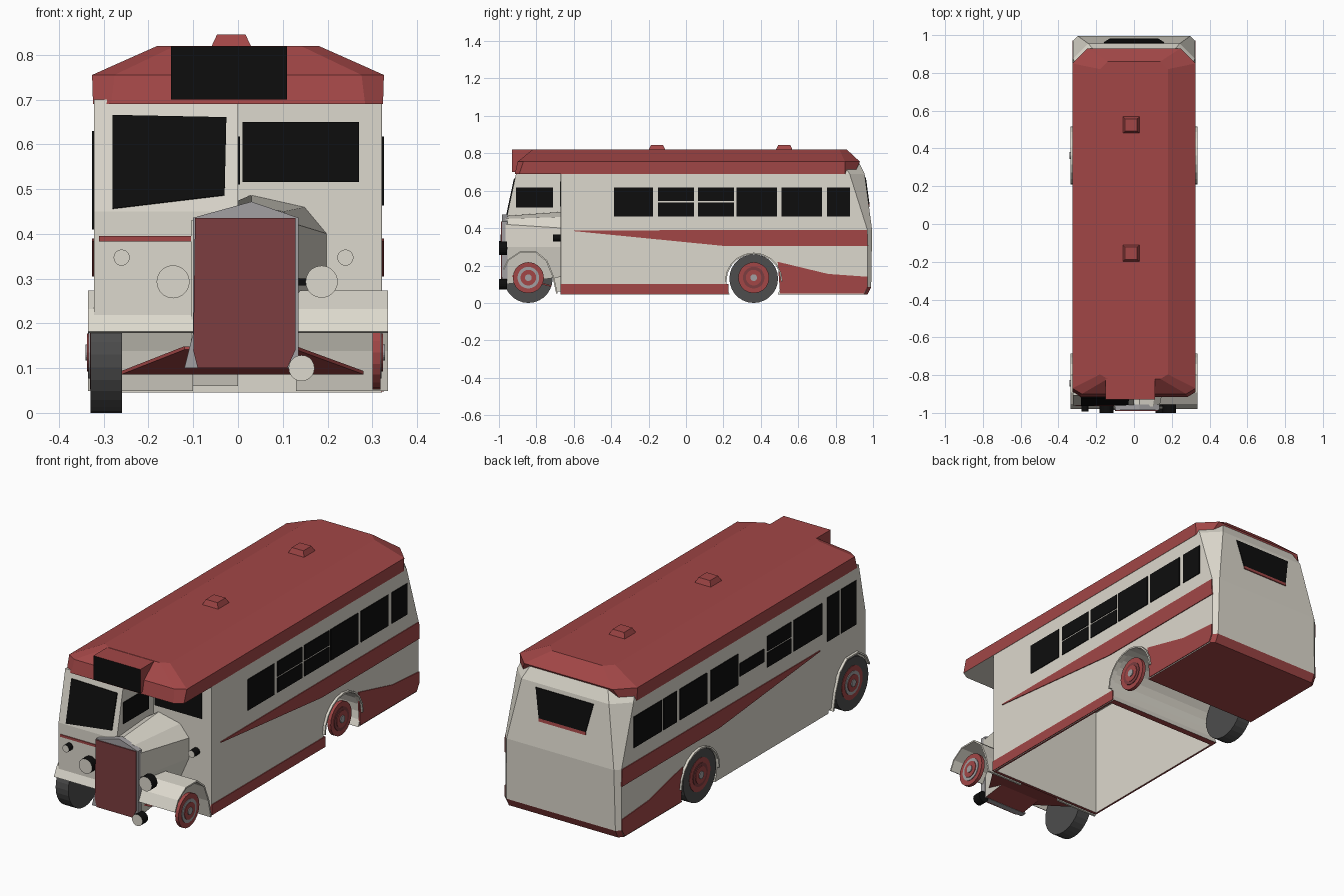
import bpy, bmesh, math
from mathutils import Matrix, Vector

if "Cube" in bpy.data.objects:
    bpy.data.objects.remove(bpy.data.objects["Cube"])


def material(name, *rgb):
    m = bpy.data.materials.new(name)
    m.use_nodes = True
    m.diffuse_color = (*rgb, 1)
    m.node_tree.nodes["Principled BSDF"].inputs["Base Color"].default_value = (*rgb, 1)
    return m


CREAM = material("cream paint", 0.72, 0.69, 0.61)
RED = material("red paint", 0.36, 0.062, 0.062)
MAROON = material("maroon grille", 0.2, 0.047, 0.05)
BLACK = material("black glass", 0.004, 0.004, 0.004)
TYRE = material("dark rubber", 0.075, 0.075, 0.075)
GREY = material("grey metal", 0.36, 0.35, 0.36)


def finish(name, bm, mats, rule=None):
    """Turn a bmesh into an object; rule picks the faces that get the second colour."""
    bmesh.ops.recalc_face_normals(bm, faces=bm.faces[:])
    bm.normal_update()
    for f in bm.faces:
        f.material_index = int(bool(rule and rule(f.normal, f.calc_center_median())))
    me = bpy.data.meshes.new(name)
    bm.to_mesh(me)
    bm.free()
    for m in mats:
        me.materials.append(m)
    ob = bpy.data.objects.new(name, me)
    bpy.context.scene.collection.objects.link(ob)
    return ob


def loft(name, rings, mats, rule=None):
    bm = bmesh.new()
    loops = [[bm.verts.new(p) for p in ring] for ring in rings]
    n = len(loops[0])
    for a, b in zip(loops, loops[1:]):
        for i in range(n):
            bm.faces.new((a[i], a[(i + 1) % n], b[(i + 1) % n], b[i]))
    bm.faces.new(loops[0])
    bm.faces.new(loops[-1])
    return finish(name, bm, mats, rule)


def prism(name, x0, x1, pts, mats, rule=None):
    """Side profile of (y, z) points extruded across x."""
    return loft(name, [[(x, y, z) for y, z in pts] for x in (x0, x1)], mats, rule)


def box(name, x0, x1, y0, y1, z0, z1, mats, rule=None):
    return prism(name, x0, x1, [(y0, z0), (y1, z0), (y1, z1), (y0, z1)], mats, rule)


def sheet(name, faces, mat, thick=0.008):
    """Thin plate made from 3D polygons."""
    bm = bmesh.new()
    for pts in faces:
        bm.faces.new([bm.verts.new(p) for p in pts])
    bmesh.ops.remove_doubles(bm, verts=bm.verts[:], dist=0.0001)
    ob = finish(name, bm, [mat])
    mod = ob.modifiers.new("thickness", "SOLIDIFY")
    mod.thickness, mod.offset = thick, 0
    return ob


def side_plate(name, x, pts, mat):
    return sheet(name, [[(x, y, z) for y, z in pts]], mat)


def rect(y0, y1, z0, z1):
    return [(y0, z0), (y1, z0), (y1, z1), (y0, z1)]


def strip(name, x0, x1, path, mat):
    """Curved sheet following a (y, z) path."""
    return sheet(name, [[(x0, *a), (x1, *a), (x1, *b), (x0, *b)]
                        for a, b in zip(path, path[1:])], mat)


def cylinder(name, centre, r, depth, axis, mats, rule=None, seg=20):
    bm = bmesh.new()
    rot = Matrix.Rotation(math.pi / 2, 4, "Y" if axis == "X" else "X")
    bmesh.ops.create_cone(bm, cap_ends=True, segments=seg, radius1=r, radius2=r,
                          depth=depth, matrix=Matrix.Translation(Vector(centre)) @ rot)
    return finish(name, bm, mats, rule)


def plan(z, hw, front, rear, cf, cr):
    """Plan outline with chamfered front and rear corners."""
    return [(-hw + cf, front, z), (hw - cf, front, z), (hw, front + cf * 0.6, z),
            (hw, rear - cr, z), (hw - cr, rear, z), (-hw + cr, rear, z),
            (-hw, rear - cr, z), (-hw, front + cf * 0.6, z)]


def facing_front(n, c):
    return n.y < -0.9


HW, FRONT, WHEEL_R, AXLE_Z, REAR_Y, FRONT_Y = 0.322, -0.67, 0.13, 0.135, 0.362, -0.843

# Main body shell, hollowed from below, with a wheel tunnel
body = loft("body", [plan(0.045, HW, FRONT, 0.97, 0.002, 0.02),
                     plan(0.085, HW, FRONT, 0.99, 0.002, 0.02),
                     plan(0.39, HW, FRONT, 0.995, 0.002, 0.025),
                     plan(0.69, HW, FRONT, 0.955, 0.002, 0.08),
                     plan(0.75, 0.305, FRONT, 0.925, 0.002, 0.09)],
            [CREAM, RED], lambda n, c: n.z < -0.9 or (c.z < 0.085 and n.y > 0.5))
tunnel = cylinder("wheel_tunnel_cutter", (0, REAR_Y, 0.115), 0.147, 1, "X", [CREAM], seg=24)
hollow = box("floor_cutter", -0.312, 0.312, -0.655, 0.2, -0.1, 0.6, [CREAM])
for cutter in (tunnel, hollow):
    mod = body.modifiers.new("cut", "BOOLEAN")
    mod.object, mod.operation, mod.solver = cutter, "DIFFERENCE", "EXACT"
    cutter.hide_render = cutter.hide_viewport = True

# Roof, destination box and vents
loft("roof", [plan(0.69, 0.324, -0.915, 0.90, 0.04, 0.05),
              plan(0.755, 0.326, -0.90, 0.93, 0.05, 0.08),
              plan(0.82, 0.18, -0.82, 0.86, 0.04, 0.04)],
     [RED, CREAM], lambda n, c: n.z < -0.9)
box("destination_box", -0.15, 0.11, -0.93, -0.7, 0.70, 0.819, [RED, BLACK], facing_front)
for y in (-0.155, 0.525):
    loft("roof_vent", [[(-0.015 + sx * w, y + sy * w, z) for sx, sy in
                        ((-1, -1), (1, -1), (1, 1), (-1, 1))]
                       for z, w in ((0.815, 0.046), (0.845, 0.032))], [RED])

# Driver's cab with the wheel arch in its lower edge
prism("cab", -HW, 0, [(-0.66, 0.06), (-0.66, 0.7), (-0.907, 0.7), (-0.96, 0.45),
                      (-0.96, 0.2), (-0.88, 0.265), (-0.80, 0.265), (-0.73, 0.21),
                      (-0.69, 0.06)], [CREAM, RED], lambda n, c: n.z < -0.9)
box("cab_trim_line", -0.31, -0.1, -0.964, -0.956, 0.383, 0.395, [RED])

# Front and rear glass
sheet("cab_windscreen", [[(-0.28, -0.96, 0.456), (-0.03, -0.954, 0.486),
                          (-0.026, -0.917, 0.66), (-0.28, -0.916, 0.665)]], BLACK)
sheet("bulkhead_window", [[(x, FRONT, z) for x, z in
                           ((0.01, 0.516), (0.27, 0.516), (0.27, 0.65), (0.01, 0.65))]], BLACK)
sheet("rear_window", [[(-0.13, 0.977, 0.53), (0.13, 0.977, 0.53),
                       (0.16, 0.958, 0.67), (-0.16, 0.958, 0.67)]], BLACK)
sheet("rear_window_sill", [[(-0.13, 0.979, 0.515), (0.13, 0.979, 0.515),
                            (0.13, 0.977, 0.53), (-0.13, 0.977, 0.53)]], RED)
side_plate("cab_inner_window", 0, rect(-0.91, -0.71, 0.51, 0.617), BLACK)
for y0, y1 in ((-0.885, -0.766), (-0.75, -0.655)):
    side_plate("cab_door_window", -HW, rect(y0, y1, 0.41, 0.63), BLACK)

# Side windows; some panes are split by a bar
LOW, MID, TOP = 0.463, 0.54, 0.618
right_row = [(-0.385, -0.176, 0), (-0.15, 0.043, 1), (0.064, 0.257, 1),
             (0.27, 0.487, 0), (0.51, 0.727, 0), (0.754, 0.877, 0)]
left_row = [(-0.615, -0.39, 0), (-0.37, -0.18, 1), (0.05, 0.265, 0),
            (0.297, 0.51, 0), (0.535, 0.64, 0), (0.655, 0.875, 0)]
for x, row in ((HW, right_row), (-HW, left_row)):
    for y0, y1, split in row:
        panes = [(LOW, MID - 0.004), (MID + 0.004, TOP)] if split else [(LOW, TOP)]
        for z0, z1 in panes:
            side_plate("side_window", x, rect(y0, y1, z0, z1), BLACK)
side_plate("short_side_window", -HW, rect(-0.155, 0.035, 0.5, 0.565), BLACK)

# Red sweeps along the sides
for x in (-HW, HW):
    side_plate("belt_sweep", x, [(-0.6, 0.384), (0.2, 0.305), (0.972, 0.305),
                                 (0.968, 0.39), (-0.6, 0.388)], RED)
    side_plate("tail_sweep", x, [(0.503, 0.05), (0.95, 0.05), (0.97, 0.085), (0.97, 0.14),
                                 (0.76, 0.155), (0.49, 0.22)], RED)
side_plate("sill_stripe", HW, rect(FRONT, 0.226, 0.048, 0.1), RED)

# Bonnet, radiator shell and grille
loft("bonnet", [[(x, -0.965, z) for x, z in
                 ((-0.105, 0.1), (-0.105, 0.43), (0.03, 0.465), (0.1, 0.45),
                  (0.135, 0.42), (0.135, 0.3), (0.13, 0.1))],
                [(x, -0.66, z) for x, z in
                 ((-0.1, 0.14), (-0.1, 0.4), (0.03, 0.487), (0.15, 0.46),
                  (0.2, 0.4), (0.2, 0.3), (0.13, 0.14))]],
     [CREAM, RED], lambda n, c: n.z < -0.7)
shell = [(-0.12, 0.1), (-0.1, 0.18), (-0.1, 0.436), (0.03, 0.472), (0.135, 0.436), (0.135, 0.1)]
loft("radiator_shell", [[(x, y, z) for x, z in shell] for y in (-0.985, -0.955)], [GREY])
sheet("grille", [[(x, -0.986, z) for x, z in
                  ((-0.09, 0.1), (0.11, 0.1), (0.128, 0.14), (0.128, 0.435),
                   (-0.096, 0.435), (-0.1, 0.14))]], MAROON)

# Mudguards and rear arch flares
guard = [(-0.975, 0.18), (-0.95, 0.23), (-0.89, 0.27), (-0.80, 0.27),
         (-0.745, 0.225), (-0.71, 0.14), (-0.69, 0.05)]
strip("left_mudguard", 0.13, 0.335, guard, CREAM)
strip("right_mudguard", -0.335, -0.1, guard, CREAM)
arch = [(REAR_Y + 0.15 * math.cos(a), 0.115 + 0.15 * math.sin(a))
        for a in (math.pi * i / 10 for i in range(11))]
for s in (-1, 1):
    strip("rear_arch_flare", s * 0.31, s * 0.335, arch, CREAM)

# Red underside pieces beside the bonnet
sheet("front_tray", [[(-0.26, -0.72, 0.09), (0.28, -0.72, 0.09),
                      (0.13, -0.93, 0.145), (-0.12, -0.93, 0.145)]], RED)

# Lamps: pale lens, black casing
for name, x, z, r, y in (("headlamp", -0.145, 0.293, 0.037, -0.978),
                         ("headlamp", 0.187, 0.293, 0.036, -0.978),
                         ("side_lamp", -0.26, 0.347, 0.018, -0.97),
                         ("side_lamp", 0.24, 0.347, 0.018, -0.69),
                         ("fog_lamp", 0.142, 0.1, 0.029, -0.978)):
    cylinder(name, (x, y, z), r, 0.044, "Y", [BLACK, CREAM], facing_front)
box("lamp_bracket", 0.12, 0.18, -0.965, -0.955, 0.285, 0.3, [BLACK])

# Wheels: stepped rims on both sides, tyres on one side
for y, ring in ((FRONT_Y, GREY), (REAR_Y, MAROON)):
    cylinder("tyre", (-0.294, y, WHEEL_R), WHEEL_R, 0.07, "X", [TYRE], seg=28)
    for s in (-1, 1):
        out = 0.318 if s > 0 else 0.331
        for name, r, step, mat in (("rim", 0.083, 0, RED), ("rim_ring", 0.058, 0.003, ring),
                                   ("rim_centre", 0.042, 0.006, RED), ("hub", 0.018, 0.01, GREY)):
            cylinder(name, (s * (out + step - 0.009), y, AXLE_Z), r, 0.018, "X", [mat])
